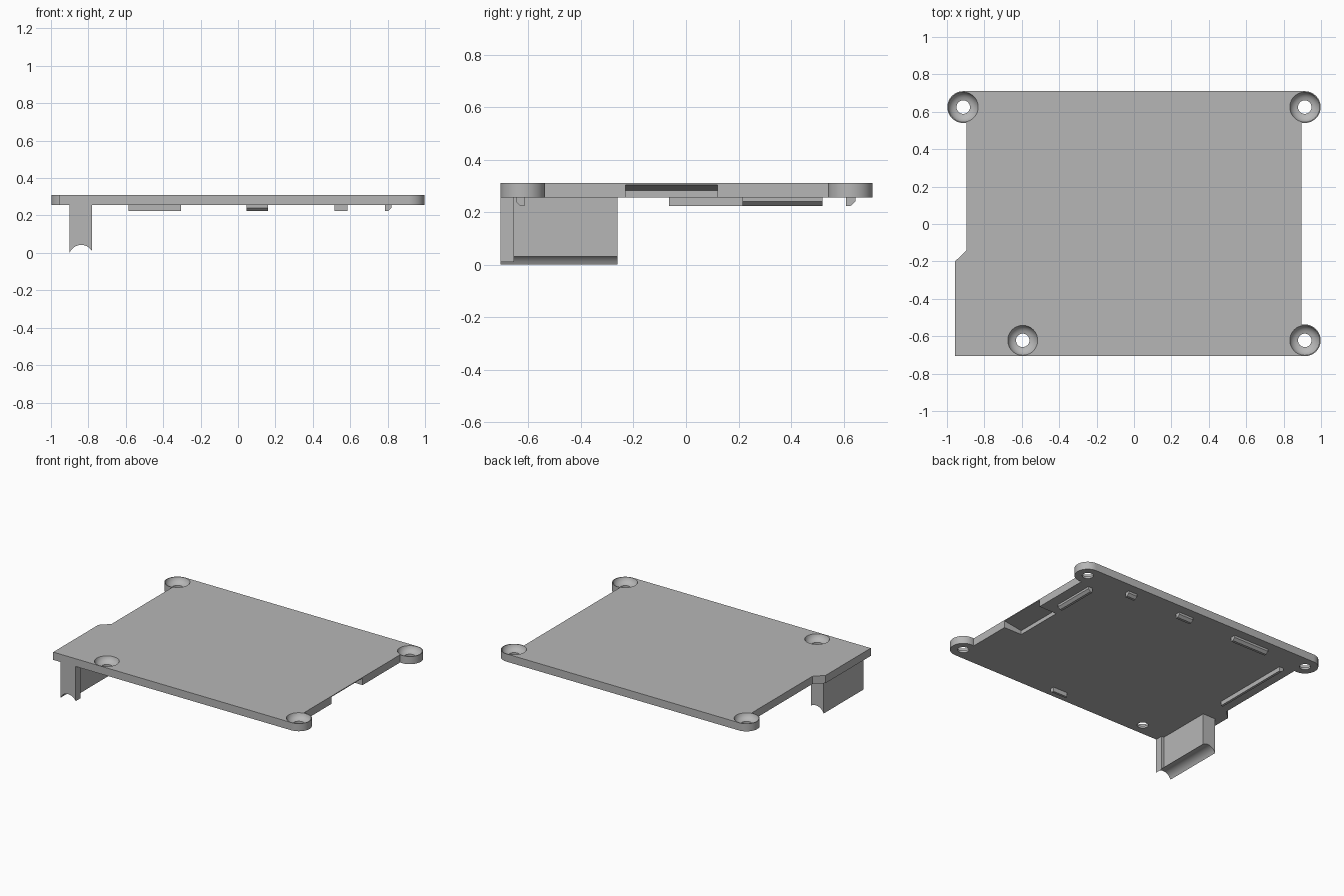
import bpy
import bmesh
from math import sin, cos, radians, sqrt, asin, degrees, pi

cube = bpy.data.objects.get("Cube")
if cube:
    bpy.data.objects.remove(cube, do_unlink=True)

BOTTOM, TOP = 0.255, 0.31
BOSS_R = 0.085

grey = bpy.data.materials.new("light grey plastic")
grey.use_nodes = True
colour = (0.47, 0.47, 0.47, 1)
grey.diffuse_color = colour
grey.node_tree.nodes["Principled BSDF"].inputs["Base Color"].default_value = colour


def finish(name, bm):
    bmesh.ops.recalc_face_normals(bm, faces=bm.faces)
    mesh = bpy.data.meshes.new(name)
    bm.to_mesh(mesh)
    bm.free()
    obj = bpy.data.objects.new(name, mesh)
    bpy.context.collection.objects.link(obj)
    mesh.materials.append(grey)
    return obj


def prism(name, profile, place, lo, hi):
    """Extrude a 2D profile from lo to hi; place maps (u, v, depth) to xyz."""
    bm = bmesh.new()
    a = [bm.verts.new(place(u, v, lo)) for u, v in profile]
    b = [bm.verts.new(place(u, v, hi)) for u, v in profile]
    bm.faces.new(a)
    bm.faces.new(b)
    for i in range(len(a)):
        j = (i + 1) % len(a)
        bm.faces.new((a[i], a[j], b[j], b[i]))
    return finish(name, bm)


def along_x(u, v, d):
    return (d, u, v)


def along_y(u, v, d):
    return (u, d, v)


def along_z(u, v, d):
    return (u, v, d)


def lathe(name, profile, cx, cy, steps=48):
    """Closed solid turned around a vertical axis."""
    bm = bmesh.new()
    rings = []
    for r, z in profile:
        rings.append([bm.verts.new((cx + r * cos(2 * pi * i / steps),
                                    cy + r * sin(2 * pi * i / steps), z))
                      for i in range(steps)])
    for lower, upper in zip(rings, rings[1:]):
        for i in range(steps):
            j = (i + 1) % steps
            bm.faces.new((lower[i], lower[j], upper[j], upper[i]))
    bm.faces.new(rings[0])
    bm.faces.new(rings[-1])
    return finish(name, bm)


def cut(target, cutter):
    mod = target.modifiers.new("cut", 'BOOLEAN')
    mod.operation = 'DIFFERENCE'
    mod.solver = 'EXACT'
    mod.object = cutter
    bpy.context.view_layer.objects.active = target
    bpy.ops.object.modifier_apply(modifier=mod.name)
    bpy.data.objects.remove(cutter, do_unlink=True)


def arc(cx, cy, start, end, n=32):
    return [(cx + BOSS_R * cos(radians(start + (end - start) * i / n)),
             cy + BOSS_R * sin(radians(start + (end - start) * i / n)))
            for i in range(n + 1)]


# Lid plate with rounded screw ears on three corners
ear_x, back_y, front_y = 0.913, 0.625, -0.622
side_x = 0.895
tuck = degrees(asin((ear_x - side_x) / BOSS_R))
outline = [(-0.957, front_y - BOSS_R)]
outline += arc(ear_x, front_y, -90, 90 + tuck)
outline += arc(ear_x, back_y, -90 - tuck, 90)
outline += arc(-ear_x, back_y, 90, 270 + tuck)
outline += [(-side_x, -0.14), (-0.957, -0.2)]
plate = prism("lid_plate", outline, along_z, BOTTOM, TOP)

# Dished countersinks and through holes
dish = [(0.036, 0.2), (0.036, 0.27), (0.05, 0.274), (0.062, 0.281),
        (0.071, 0.29), (0.077, 0.301), (0.08, TOP), (0.08, 0.35)]
for x, y in ((ear_x, back_y), (-ear_x, back_y), (ear_x, front_y), (-0.595, front_y)):
    cut(plate, lathe("screw_cutter", dish, x, y))

# Sloped pocket under the left edge
pocket = [(0.755, 0.2), (0.755, 0.283), (side_x, 0.304), (0.95, 0.304), (0.95, 0.2)]
cut(plate, prism("pocket_cutter", pocket, along_y, -0.23, 0.12))


# Locating ribs below the plate, each with its outer lower edge chamfered
def rib(name, inner, outer, place, lo, hi):
    mid = (inner + outer) / 2
    low = BOTTOM - 0.031
    profile = [(inner, BOTTOM + 0.01), (inner, low), (mid, low),
               (outer, low + 0.016), (outer, BOTTOM + 0.01)]
    return prism(name, profile, place, lo, hi)


rib("left_rib", 0.785, 0.82, along_y, 0.215, 0.52)
rib("right_rib", -0.785, -0.82, along_y, -0.065, 0.52)
rib("back_small_rib", 0.61, 0.645, along_x, 0.515, 0.585)
rib("back_middle_rib", 0.61, 0.645, along_x, 0.045, 0.16)
rib("back_long_rib", 0.61, 0.645, along_x, -0.585, -0.305)
rib("front_rib", -0.615, -0.648, along_x, 0.045, 0.16)


# Leg with an arched lower edge: a long wall and a wider front flange
def arched_profile(x0, x1, n=20):
    cx, radius, peak = -0.838, 0.067, 0.0425
    pts = [(x1, BOTTOM + 0.01), (x0, BOTTOM + 0.01)]
    for i in range(n + 1):
        x = x0 + (x1 - x0) * i / n
        pts.append((x, peak - radius + sqrt(radius ** 2 - (x - cx) ** 2)))
    return pts


front = front_y - BOSS_R
prism("leg_wall", arched_profile(-0.9, -0.80), along_y, -0.655, -0.26)
prism("leg_flange", arched_profile(-0.9, -0.78), along_y, front, -0.655)

# Smooth shading with sharp edges kept
bpy.ops.object.select_all(action='DESELECT')
for obj in bpy.context.scene.objects:
    if obj.type == 'MESH':
        obj.select_set(True)
        bpy.context.view_layer.objects.active = obj
bpy.ops.object.shade_smooth_by_angle(angle=radians(30))
